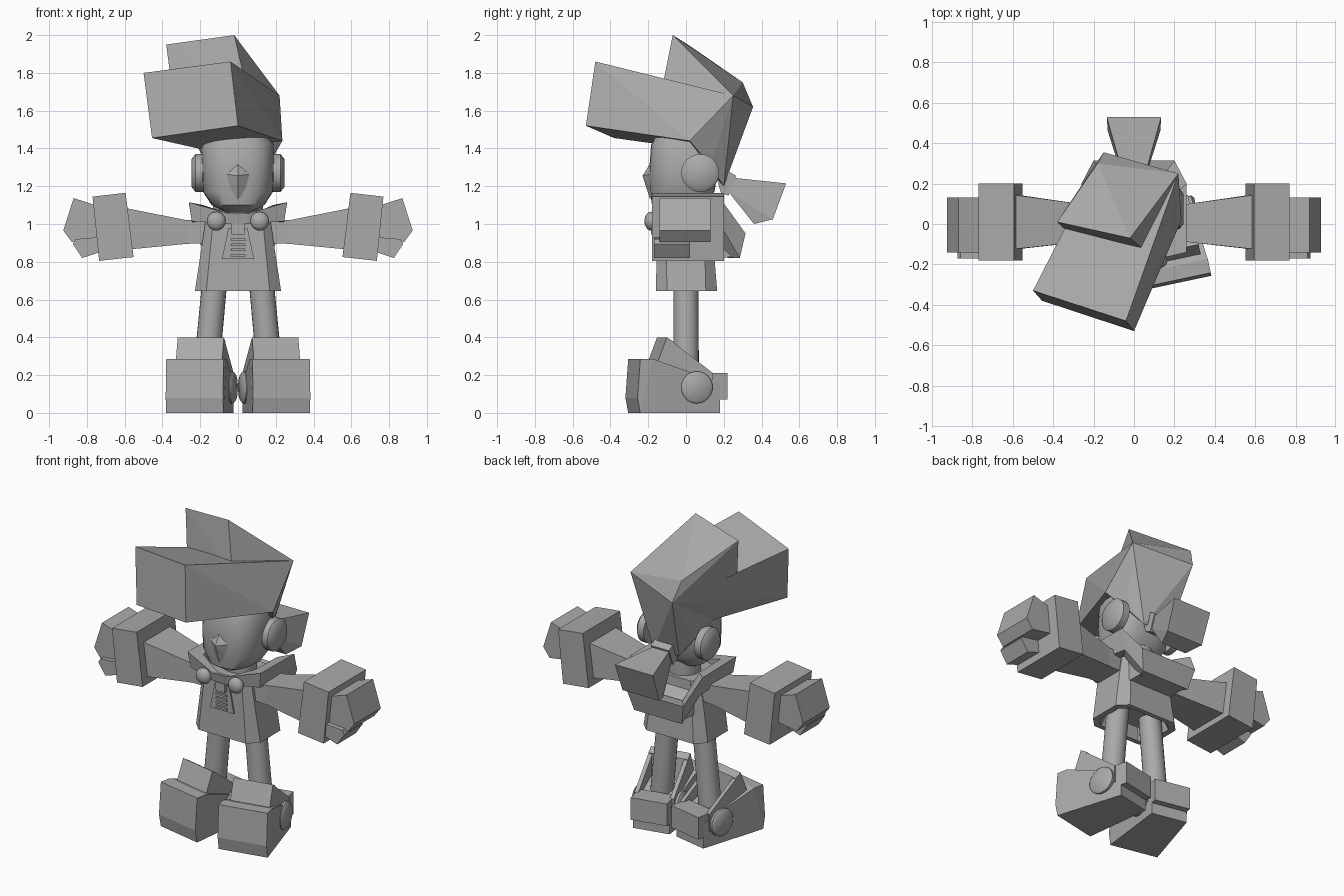
import bpy, bmesh, math
from mathutils import Matrix, Vector

cube = bpy.data.objects.get("Cube")
if cube:
    bpy.data.objects.remove(cube, do_unlink=True)

grey = bpy.data.materials.new("plain grey")
grey.use_nodes = True
COLOUR = (0.4, 0.4, 0.4, 1)
grey.diffuse_color = COLOUR
grey.node_tree.nodes["Principled BSDF"].inputs["Base Color"].default_value = COLOUR


def finish(name, bm, smooth=False):
    bmesh.ops.recalc_face_normals(bm, faces=bm.faces[:])
    mesh = bpy.data.meshes.new(name)
    bm.to_mesh(mesh)
    bm.free()
    mesh.materials.append(grey)
    ob = bpy.data.objects.new(name, mesh)
    bpy.context.collection.objects.link(ob)
    if smooth:
        bpy.ops.object.select_all(action="DESELECT")
        bpy.context.view_layer.objects.active = ob
        ob.select_set(True)
        bpy.ops.object.shade_smooth_by_angle(angle=math.radians(40))
    return ob


def hull(name, points, place=Matrix()):
    bm = bmesh.new()
    for p in points:
        bm.verts.new(place @ Vector(p))
    made = bmesh.ops.convex_hull(bm, input=bm.verts[:])
    bmesh.ops.delete(bm, geom=[g for g in made["geom_interior"] if isinstance(g, bmesh.types.BMVert)], context="VERTS")
    bmesh.ops.dissolve_limit(bm, angle_limit=math.radians(3), verts=bm.verts[:], edges=bm.edges[:])
    return finish(name, bm)


def both(points):
    return [(s * x, y, z) for x, y, z in points for s in (1, -1)]


def slab(profile, y0, y1):
    return [(x, y, z) for x, z in profile for y in (y0, y1)]


def box(x0, x1, y0, y1, z0, z1):
    return [(x, y, z) for x in (x0, x1) for y in (y0, y1) for z in (z0, z1)]


def loft(name, rings, closed=False, smooth=False):
    bm = bmesh.new()
    rows = [[bm.verts.new(p) for p in ring] for ring in rings]
    pairs = list(zip(rows, rows[1:])) + ([(rows[-1], rows[0])] if closed else [])
    for a, b in pairs:
        for i in range(len(a)):
            j = (i + 1) % len(a)
            bm.faces.new((a[i], a[j], b[j], b[i]))
    if not closed:
        bm.faces.new(rows[0])
        bm.faces.new(rows[-1])
    return finish(name, bm, smooth)


def tube(name, a, b, r1, r2, sides=24, place=Matrix(), squash=1):
    a, b = Vector(a), Vector(b)
    axis = b - a
    turn = axis.to_track_quat("Z", "Y").to_matrix().to_4x4()
    m = place @ Matrix.Translation((a + b) / 2) @ turn @ Matrix.Diagonal((1, squash, 1, 1))
    bm = bmesh.new()
    bmesh.ops.create_cone(bm, cap_ends=True, segments=sides, radius1=r1, radius2=r2, depth=axis.length, matrix=m)
    return finish(name, bm, True)


# Hair: swept front block, raised crest and tapering back
back_right, back_left = (0.22, 0.25, 1.68), (-0.15, 0.355, 1.62)
low_right, low_left = (0.235, 0.02, 1.44), (-0.21, 0.02, 1.40)
hull("hair_front", [(-0.5, -0.33, 1.8), (-0.04, -0.48, 1.86), (0, -0.53, 1.52), (-0.455, -0.38, 1.455),
                    back_right, back_left, low_right, low_left])
hull("hair_crest", [(-0.38, 0.01, 1.95), (-0.02, -0.07, 2.0), (0.1, 0.15, 1.79), (-0.18, 0.30, 1.75),
                    (0.05, -0.13, 1.7), (-0.35, -0.02, 1.72), back_right, back_left])
hull("hair_back", [back_right, back_left, low_right, low_left] + both([(0.09, 0.2, 1.2), (0.16, 0.13, 1.31)]))

# Head: rounded oval rings with a broad pointed nose
def oval(z, rx, front, back, n=28):
    ring = []
    for i in range(n):
        t = 2 * math.pi * i / n
        c, s = math.cos(t), math.sin(t)
        x = rx * math.copysign(abs(c) ** 0.75, c)
        y = (back if s > 0 else front) * abs(s) ** 0.75
        ring.append((x, y, z))
    return ring

loft("head", [oval(1.06, 0.06, -0.12, 0.06), oval(1.1, 0.14, -0.18, 0.1), oval(1.17, 0.185, -0.19, 0.15),
              oval(1.28, 0.19, -0.195, 0.17), oval(1.42, 0.19, -0.185, 0.17), oval(1.47, 0.16, -0.16, 0.13)], smooth=True)
hull("nose", both([(0.10, -0.165, 1.27), (0.05, -0.18, 1.18)]) +
     [(0, -0.23, 1.255), (0, -0.19, 1.32), (0, -0.19, 1.13)])
tube("neck", (0, 0.02, 0.9), (0, 0.02, 1.12), 0.1, 0.1)

# Ponytail and its tie
hull("hair_tie", both([(0.065, 0.16, 1.25), (0.065, 0.215, 1.285), (0.065, 0.265, 1.255),
                       (0.065, 0.225, 1.15), (0.065, 0.185, 1.165)]))
hull("ponytail", both([(0.055, 0.245, 1.245), (0.055, 0.225, 1.17), (0.135, 0.53, 1.215),
                       (0.13, 0.46, 1.025), (0.09, 0.36, 1.0)]))

# Tunic with cut corners and a hollow hem
def chamfered(z, w, y0, y1, c):
    return [(w, y0 + c, z), (w, y1 - c, z), (w - c, y1, z), (c - w, y1, z),
            (-w, y1 - c, z), (-w, y0 + c, z), (c - w, y0, z), (w - c, y0, z)]

loft("tunic", [chamfered(0.72, 0.17, -0.11, 0.11, 0.05), chamfered(0.645, 0.19, -0.13, 0.135, 0.05),
               chamfered(0.645, 0.228, -0.16, 0.165, 0.06), chamfered(0.83, 0.2, -0.155, 0.15, 0.05),
               chamfered(1.03, 0.17, -0.15, 0.14, 0.04)])

# Chest panel, zip pull and slits
def chest(name, top, bottom, w_top, w_bottom, depth):
    hull(name, both([(w_top, -depth, top), (w_bottom, -depth, bottom),
                     (w_top, -0.14, top), (w_bottom, -0.14, bottom)]))

chest("chest_panel", 0.98, 0.815, 0.05, 0.085, 0.164)
chest("zip_pull", 1.0, 0.945, 0.035, 0.035, 0.185)
for i in range(4):
    z = 0.925 - 0.028 * i
    chest("vent_slat", z, z - 0.013, 0.037, 0.04, 0.172)

# Collar: closed band, low behind the shoulders
def section(x, y, top, bottom, bx, by, ix, iy):
    return [(x, y, top), (bx, by, bottom), (ix, iy, bottom), (ix, iy, top - 0.015)]

half = [section(0.05, -0.19, 1.055, 1.0, 0.05, -0.18, 0.045, -0.14),
        section(0.26, -0.14, 1.115, 1.015, 0.245, -0.13, 0.185, -0.09),
        section(0.26, 0.2, 1.11, 0.98, 0.23, 0.19, 0.185, 0.13),
        section(0.2, 0.315, 0.95, 0.82, 0.17, 0.285, 0.13, 0.22)]
other = [[(-x, y, z) for x, y, z in ring] for ring in reversed(half)]
loft("collar", half + other, closed=True)
hull("collar_lining", both([(0.15, 0.1, 1.0), (0.16, 0.1, 0.82), (0.15, 0.25, 0.825), (0.14, 0.25, 0.9)]))

# Paired parts
for side, word in ((1, "left"), (-1, "right")):
    flip = Matrix.Diagonal((side, 1, 1, 1))

    # Ear discs and collar buttons
    tube(word + "_ear", (side * 0.18, 0.075, 1.27), (side * 0.225, 0.075, 1.27), 0.1, 0.1, squash=1)
    tube(word + "_ear_cap", (side * 0.225, 0.075, 1.27), (side * 0.245, 0.075, 1.27), 0.1, 0.075)
    bm = bmesh.new()
    bmesh.ops.create_uvsphere(bm, u_segments=20, v_segments=12, radius=0.05,
                              matrix=Matrix.Translation((side * 0.115, -0.185, 1.015)) @ Matrix.Diagonal((1, 0.7, 1, 1)))
    finish(word + "_button", bm, True)

    # Flared sleeve, cuff, hand and thumb
    loft(word + "_sleeve", [[flip @ Vector(p) for p in ring] for ring in (
        [(0.13, -0.09, 0.9), (0.13, 0.09, 0.9), (0.13, 0.09, 1.02), (0.13, -0.09, 1.02)],
        [(0.27, -0.09, 0.895), (0.27, 0.1, 0.895), (0.27, 0.1, 1.02), (0.27, -0.09, 1.02)],
        [(0.58, -0.125, 0.865), (0.58, 0.145, 0.865), (0.6, 0.145, 1.085), (0.6, -0.125, 1.085)])])
    hull(word + "_cuff", slab([(0.595, 1.165), (0.77, 1.145), (0.735, 0.805), (0.553, 0.825)], -0.18, 0.2), flip)
    hull(word + "_hand", slab([(0.74, 1.095), (0.87, 1.137), (0.925, 0.965), (0.88, 0.905), (0.72, 0.93)], -0.14, 0.13), flip)
    hull(word + "_thumb", slab([(0.74, 0.93), (0.86, 0.92), (0.875, 0.895), (0.825, 0.82), (0.72, 0.855)], -0.17, 0.02), flip)

    # Leg
    tube(word + "_leg", (side * 0.12, 0, 0.73), (side * 0.17, 0, 0.2), 0.066, 0.068)

    # Boot, turned outwards
    foot = flip @ Matrix.Translation((0.17, 0, 0)) @ Matrix.Rotation(math.radians(12), 4, "Z")
    hull(word + "_boot", both([(0.155, -0.28, 0.285), (0.155, -0.295, 0.08), (0.155, -0.28, 0),
                               (0.155, -0.21, 0.285), (0.115, 0.16, 0), (0.115, 0.16, 0.16), (0.125, 0.08, 0.19)]), foot)
    hull(word + "_heel", box(-0.115, 0.115, 0.07, 0.2, 0.07, 0.212), foot)
    hull(word + "_tongue", both([(0.125, -0.18, 0.27), (0.125, -0.13, 0.4), (0.125, -0.09, 0.375), (0.125, -0.07, 0.2)]), foot)
    for s in (1, -1):
        hull(word + "_boot_wall", [(s * x, y, z) for x in (0.1, 0.125) for y, z in
                                   ((-0.13, 0.4), (0.12, 0.21), (0.12, 0.1), (-0.15, 0.1))], foot)
        tube(word + "_ankle_disc", (s * 0.1, 0.03, 0.135), (s * 0.14, 0.03, 0.135), 0.085, 0.085, place=foot)
        tube(word + "_ankle_cap", (s * 0.14, 0.03, 0.135), (s * 0.152, 0.03, 0.135), 0.085, 0.07, place=foot)
